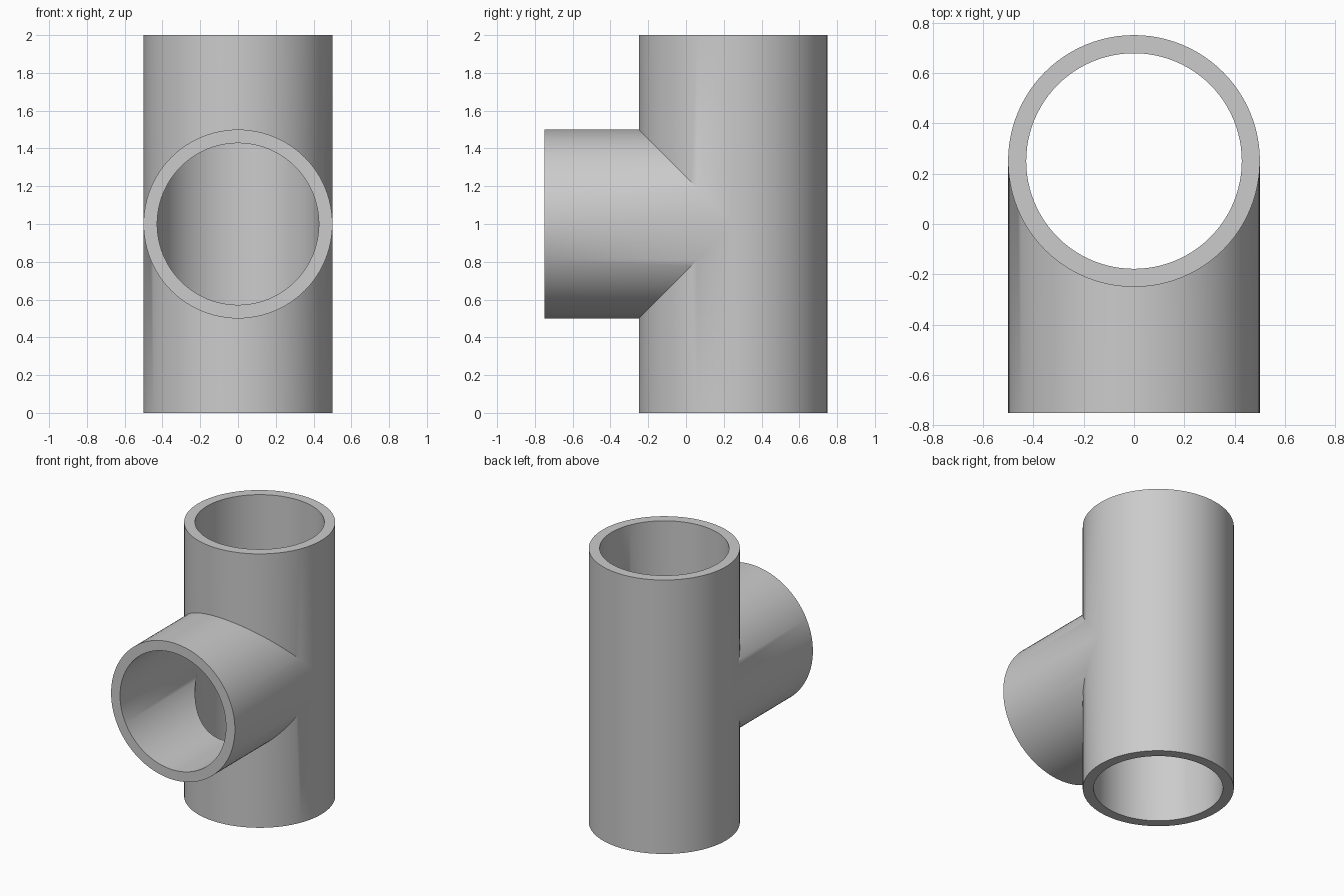
import bpy, bmesh, math

cube = bpy.data.objects.get("Cube")
if cube:
    bpy.data.objects.remove(cube, do_unlink=True)

OUTER, INNER = 0.5, 0.428
HALF = 48                # wall panels per half turn
AXIS_Y, MID = 0.25, 1.0  # main pipe axis and branch height

grey = bpy.data.materials.new("pipe_grey")
grey.use_nodes = True
colour = (0.6, 0.6, 0.6, 1)
grey.diffuse_color = colour
grey.node_tree.nodes["Principled BSDF"].inputs["Base Color"].default_value = colour

bm = bmesh.new()


def face(*points):
    bm.faces.new([bm.verts.new((x, y + AXIS_Y, z + MID)) for x, y, z in points])


def column(radius, i):
    """Half-turn column: sideways position and depth from the axis."""
    a = math.pi * i / HALF
    return radius * math.cos(a), (radius * math.sin(a) if 0 < i < HALF else 0.0)


for i in range(HALF):
    # Bore and outside walls; equal pipes meet where depth equals height
    for radius in (OUTER, INNER):
        (x0, d0), (x1, d1) = column(radius, i), column(radius, i + 1)
        for s in (-1, 1):
            # Main pipe front, mitred towards the branch
            face((x0, -d0, s), (x1, -d1, s), (x1, -d1, s * d1), (x0, -d0, s * d0))
            # Main pipe back
            face((x0, d0, s), (x1, d1, s), (x1, d1, 0), (x0, d0, 0))
            # Branch, mitred towards the main pipe
            face((x0, -1, s * d0), (x1, -1, s * d1), (x1, -d1, s * d1), (x0, -d0, s * d0))
    # Flat rims at the three open ends
    (a0, e0), (a1, e1) = column(OUTER, i), column(OUTER, i + 1)
    (b0, f0), (b1, f1) = column(INNER, i), column(INNER, i + 1)
    for s in (-1, 1):
        for end in (-1, 1):
            face((a0, s * e0, end), (a1, s * e1, end), (b1, s * f1, end), (b0, s * f0, end))
        face((a0, -1, s * e0), (a1, -1, s * e1), (b1, -1, s * f1), (b0, -1, s * f0))

bmesh.ops.remove_doubles(bm, verts=bm.verts, dist=0.0001)
bmesh.ops.recalc_face_normals(bm, faces=bm.faces)

mesh = bpy.data.meshes.new("tee_pipe")
bm.to_mesh(mesh)
bm.free()
mesh.materials.append(grey)
pipe = bpy.data.objects.new("tee_pipe", mesh)
bpy.context.collection.objects.link(pipe)

# Smooth walls with crisp rims and joint
bpy.context.view_layer.objects.active = pipe
pipe.select_set(True)
bpy.ops.object.shade_smooth_by_angle(angle=math.radians(30))
